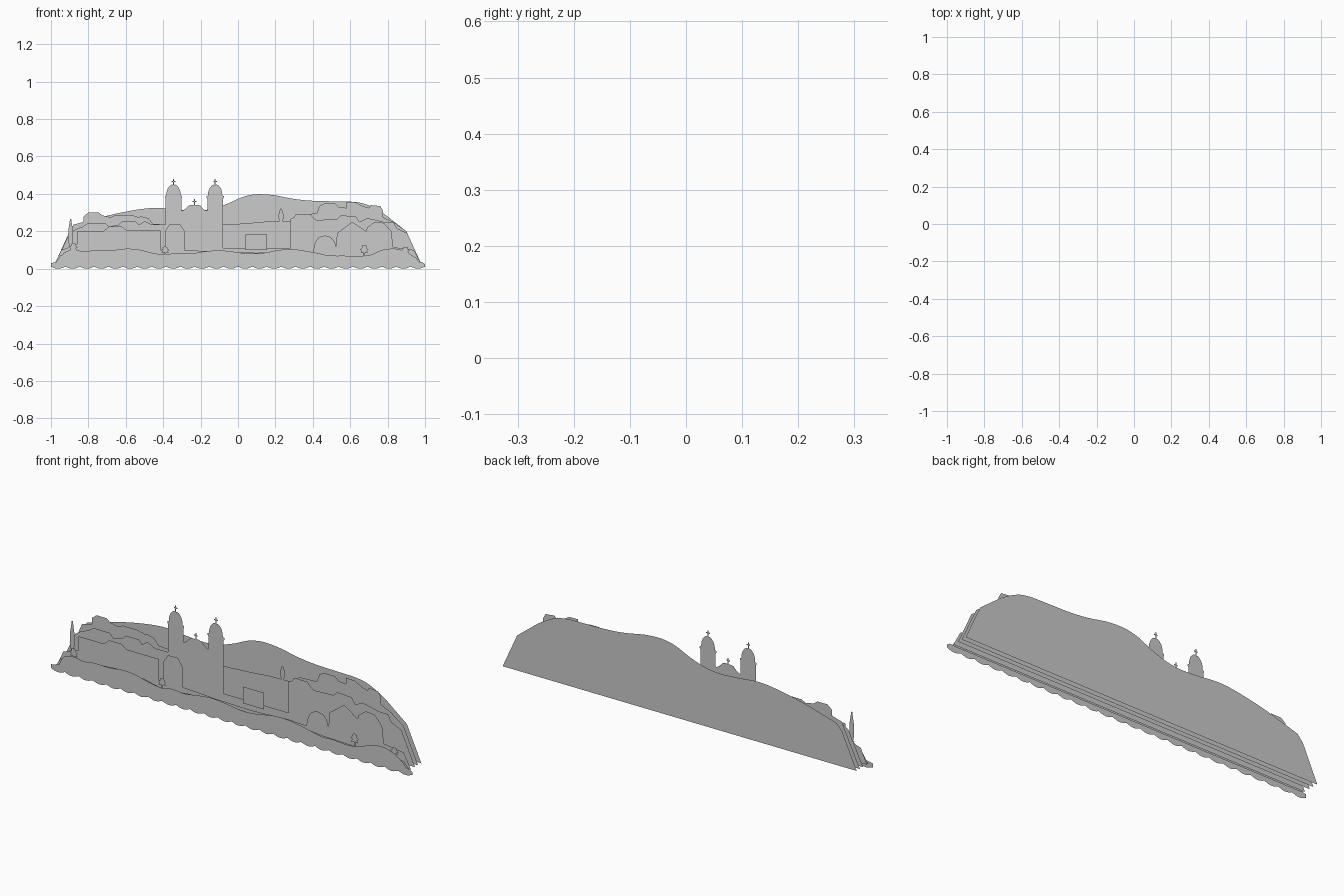
import bpy, bmesh, math

stone = bpy.data.materials.new("plain grey")
stone.diffuse_color = (0.6, 0.6, 0.6, 1)


def sheet(name, y, outline):
    """One flat cut-out standing in the xz plane, facing the front."""
    bm = bmesh.new()
    face = bm.faces.new([bm.verts.new((x, y, z)) for x, z in outline])
    face.normal_update()
    if face.normal.y > 0:
        face.normal_flip()
    mesh = bpy.data.meshes.new(name)
    bm.to_mesh(mesh)
    bm.free()
    mesh.materials.append(stone)
    bpy.context.collection.objects.link(bpy.data.objects.new(name, mesh))


def smooth(pts, n=5):
    """Soft curve through the points."""
    out = []
    for i in range(len(pts) - 1):
        a, b, c, d = (pts[max(i - 1, 0)], pts[i], pts[i + 1], pts[min(i + 2, len(pts) - 1)])
        for k in range(n):
            t = k / n
            out.append(tuple(0.5 * (2 * q + (r - p) * t + (2 * p - 5 * q + 4 * r - s) * t * t
                                    + (3 * q - p - 3 * r + s) * t ** 3)
                             for p, q, r, s in zip(a, b, c, d)))
    return out + [pts[-1]]


def mirrored(x, half):
    """Left-to-right outline from half offsets listed bottom to top."""
    return [(x - w, z) for w, z in half] + [(x + w, z) for w, z in reversed(half)]


def cross(z):
    return [(0.003, z), (0.003, z + 0.016), (0.010, z + 0.016), (0.010, z + 0.022),
            (0.003, z + 0.022), (0.003, z + 0.032)]


def bell_tower(x, base_left, base_right):
    half = [(0.042, 0.375), (0.046, 0.38), (0.046, 0.388), (0.038, 0.392), (0.037, 0.41),
            (0.030, 0.43), (0.018, 0.445), (0.008, 0.45)] + cross(0.448)
    return [(x - 0.042, base_left)] + mirrored(x, half) + [(x + 0.042, base_right)]


def cypress(x, z, top, w=0.014):
    h = top - z
    return mirrored(x, [(w * 0.5, z), (w, z + h * 0.25), (w * 0.85, z + h * 0.6), (w * 0.2, top)])


def small_tree(x, z, top):
    h = top - z
    return mirrored(x, [(0.004, z), (0.004, z + h * 0.35), (0.020, z + h * 0.28),
                        (0.014, z + h * 0.5), (0.023, z + h * 0.62), (0.012, z + h * 0.75),
                        (0.013, z + h * 0.92), (0.003, top)])


def arch(x, r, z, h, n=10):
    return [(x - r * math.cos(math.pi * k / n), z + h * math.sin(math.pi * k / n))
            for k in range(n + 1)]


LEFT, RIGHT = [(-0.98, 0.025)], [(0.98, 0.025)]

# Mountain backdrop
ridge = [(-0.87, 0.235), (-0.8, 0.255), (-0.7, 0.283), (-0.6, 0.305), (-0.5, 0.321),
         (-0.42, 0.325), (-0.32, 0.315), (-0.22, 0.31), (-0.14, 0.32), (-0.06, 0.346),
         (0.02, 0.382), (0.08, 0.396), (0.13, 0.398), (0.2, 0.392), (0.3, 0.373), (0.4, 0.363),
         (0.52, 0.36), (0.62, 0.357), (0.69, 0.342), (0.77, 0.3), (0.83, 0.255), (0.9, 0.2)]
sheet("mountain", 0.05, LEFT + [(-0.9, 0.2)] + smooth(ridge) + RIGHT)

# Distant town on the hillside
sheet("far_town", 0.024, LEFT + [
    (-0.895, 0.2), (-0.88, 0.235), (-0.825, 0.25), (-0.825, 0.28), (-0.80, 0.3), (-0.745, 0.3),
    (-0.725, 0.285), (-0.68, 0.275), (-0.655, 0.287), (-0.57, 0.287), (-0.53, 0.275),
    (-0.52, 0.28), (-0.48, 0.27), (-0.455, 0.24), (-0.3, 0.23)]
    + smooth([(-0.08, 0.235), (0.05, 0.243), (0.15, 0.252), (0.21, 0.254)], 3)
    + cypress(0.23, 0.255, 0.322)
    + [(0.28, 0.255), (0.32, 0.29), (0.42, 0.295), (0.435, 0.335), (0.46, 0.348),
       (0.52, 0.348), (0.54, 0.33), (0.58, 0.325), (0.58, 0.357), (0.63, 0.355), (0.665, 0.335),
       (0.70, 0.325), (0.71, 0.34), (0.76, 0.335), (0.775, 0.31), (0.775, 0.275), (0.83, 0.25),
       (0.9, 0.2)] + RIGHT)

# Church with two bell towers, neighbouring houses and the open square
gable = [(0.062, 0.31), (0.045, 0.322), (0.03, 0.338), (0.012, 0.342)] + cross(0.34)
sheet("church_and_houses", 0, LEFT + [
    (-0.90, 0.19), (-0.87, 0.21), (-0.83, 0.225), (-0.80, 0.245), (-0.71, 0.245), (-0.69, 0.225),
    (-0.64, 0.235), (-0.62, 0.255), (-0.55, 0.255), (-0.53, 0.235), (-0.50, 0.255),
    (-0.46, 0.235), (-0.387, 0.235)]
    + bell_tower(-0.345, 0.24, 0.31) + mirrored(-0.233, gable) + bell_tower(-0.122, 0.31, 0.11)
    + [(0.28, 0.11), (0.28, 0.265), (0.30, 0.275), (0.31, 0.293), (0.385, 0.293), (0.405, 0.27),
       (0.42, 0.26), (0.53, 0.265), (0.55, 0.285), (0.63, 0.28), (0.65, 0.25), (0.69, 0.27),
       (0.74, 0.26), (0.78, 0.25), (0.83, 0.25), (0.85, 0.215), (0.905, 0.19)] + RIGHT)

# Framed panel in the square
sheet("square_panel", -0.017, [(0.04, 0.1), (0.155, 0.1), (0.155, 0.183), (0.04, 0.183)])

# Near row of houses with a round turret, an arch and gables
sheet("near_houses", -0.032, LEFT + [(-0.945, 0.1), (-0.915, 0.11)] + cypress(-0.895, 0.12, 0.267)
      + [(-0.86, 0.13), (-0.86, 0.2), (-0.72, 0.2), (-0.69, 0.225), (-0.62, 0.225),
         (-0.595, 0.205), (-0.415, 0.205), (-0.415, 0.1), (-0.39, 0.1), (-0.39, 0.2),
         (-0.365, 0.238), (-0.31, 0.238), (-0.285, 0.2), (-0.285, 0.1), (-0.1, 0.09),
         (0.1, 0.085), (0.3, 0.095), (0.40, 0.09)]
      + arch(0.465, 0.058, 0.115, 0.062)
      + [(0.53, 0.19), (0.61, 0.25), (0.685, 0.2), (0.69, 0.22), (0.73, 0.25), (0.78, 0.245),
         (0.82, 0.2), (0.83, 0.115), (0.94, 0.1)] + RIGHT)

# Strip of garden trees
sheet("garden_trees", -0.042, LEFT + [(-0.95, 0.07)] + small_tree(-0.88, 0.08, 0.137)
      + smooth([(-0.8, 0.085), (-0.65, 0.1), (-0.5, 0.09)], 3) + small_tree(-0.39, 0.07, 0.118)
      + smooth([(-0.3, 0.075), (-0.15, 0.085), (0.1, 0.075), (0.3, 0.085), (0.5, 0.07)], 3)
      + small_tree(0.675, 0.065, 0.127) + [(0.78, 0.085)] + small_tree(0.895, 0.07, 0.117)
      + [(0.95, 0.06)] + RIGHT)

# Foreground bank with a scalloped lower edge
bank = [(-0.955, 0.04), (-0.93, 0.085), (-0.88, 0.1), (-0.82, 0.092), (-0.76, 0.1), (-0.68, 0.098),
        (-0.60, 0.107), (-0.53, 0.102), (-0.46, 0.085), (-0.39, 0.075), (-0.33, 0.085),
        (-0.26, 0.08), (-0.18, 0.092), (-0.1, 0.098), (-0.02, 0.09), (0.06, 0.08), (0.14, 0.085),
        (0.22, 0.1), (0.3, 0.103), (0.38, 0.092), (0.44, 0.08), (0.5, 0.068), (0.56, 0.07),
        (0.64, 0.065), (0.71, 0.075), (0.77, 0.1), (0.84, 0.107), (0.9, 0.09), (0.945, 0.06),
        (0.97, 0.035)]
scallops = [(1 - 2 * k / 156, 0.011 * (1 - abs(math.sin(math.pi * k / 6)))) for k in range(157)]
sheet("foreground_bank", -0.05, [(-1, 0.03), (-0.97, 0.035)] + smooth(bank, 4)
      + [(0.985, 0.035), (1, 0.025)] + scallops)
